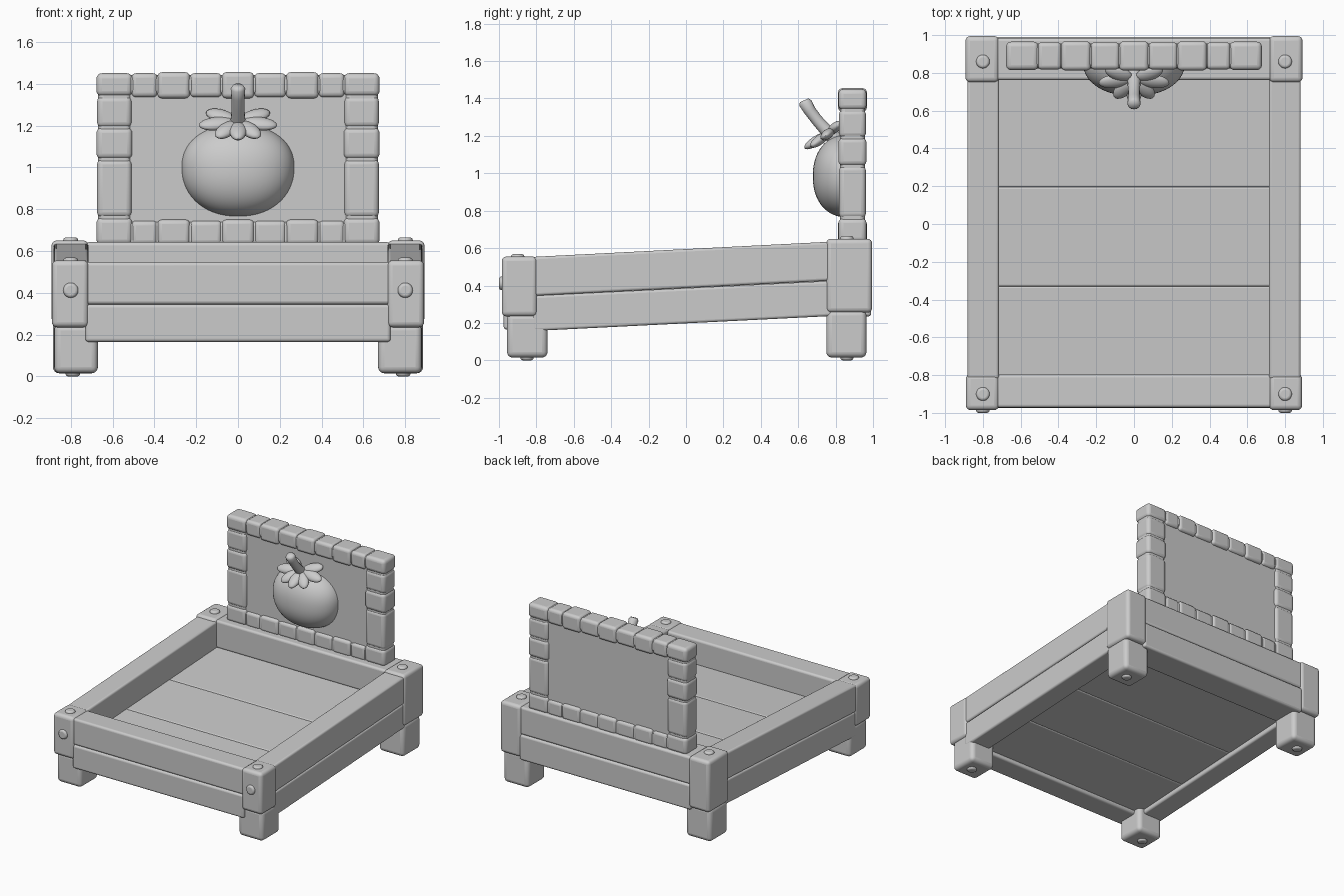
import bpy, bmesh, math
from mathutils import Vector, Matrix

if "Cube" in bpy.data.objects:
    bpy.data.objects.remove(bpy.data.objects["Cube"])


def finish(name, bm, bevel=0.0, angle=40):
    me = bpy.data.meshes.new(name)
    bmesh.ops.recalc_face_normals(bm, faces=bm.faces)
    bm.to_mesh(me)
    bm.free()
    ob = bpy.data.objects.new(name, me)
    bpy.context.collection.objects.link(ob)
    if bevel:
        m = ob.modifiers.new("round", 'BEVEL')
        m.width = bevel
        m.segments = 4
    bpy.ops.object.select_all(action='DESELECT')
    ob.select_set(True)
    bpy.context.view_layer.objects.active = ob
    bpy.ops.object.shade_smooth_by_angle(angle=math.radians(angle))
    return ob


def box(name, x, y, z, bevel=0.02, slope=0.0):
    """Rounded box from (min, max) ranges; slope raises it towards +y."""
    bm = bmesh.new()
    bmesh.ops.create_cube(bm, size=1)
    for v in bm.verts:
        c = [r[0] + (k + 0.5) * (r[1] - r[0]) for k, r in zip(v.co, (x, y, z))]
        c[2] += slope * (c[1] - y[0])
        v.co = c
    return finish(name, bm, bevel)


def rivet(name, loc, r=0.036, h=0.05, front=False):
    bm = bmesh.new()
    mat = Matrix.Translation(loc)
    if front:
        mat = mat @ Matrix.Rotation(math.pi / 2, 4, 'X')
    bmesh.ops.create_cone(bm, cap_ends=True, segments=20, radius1=r,
                          radius2=r, depth=h, matrix=mat)
    return finish(name, bm, 0.014)


# Corner posts, legs and studs
for s, side in ((-1, "left"), (1, "right")):
    def xs(a, b):
        return (min(s * a, s * b), max(s * a, s * b))
    box(f"front_post_{side}", xs(0.715, 0.89), (-0.985, -0.795), (0.235, 0.555), 0.025)
    box(f"back_post_{side}", xs(0.715, 0.892), (0.75, 0.995), (0.255, 0.65), 0.025)
    box(f"front_leg_{side}", xs(0.67, 0.879), (-0.957, -0.74), (0.015, 0.25), 0.03)
    box(f"back_leg_{side}", xs(0.67, 0.885), (0.75, 0.965), (0.015, 0.27), 0.03)
    rivet(f"front_top_rivet_{side}", (s * 0.8, -0.9, 0.543))
    rivet(f"back_top_rivet_{side}", (s * 0.8, 0.86, 0.64))
    rivet(f"front_face_rivet_{side}", (s * 0.8, -0.975, 0.412), front=True)
    rivet(f"front_foot_stud_{side}", (s * 0.79, -0.85, 0.025), 0.035)
    rivet(f"back_foot_stud_{side}", (s * 0.79, 0.86, 0.025), 0.035)

    # Sloping side planks
    box(f"side_plank_lower_{side}", xs(0.715, 0.88), (-0.82, 0.78), (0.157, 0.345), 0.014, 0.05)
    box(f"side_plank_upper_{side}", xs(0.715, 0.882), (-0.82, 0.78), (0.345, 0.553), 0.014, 0.051)

# End planks
box("front_plank_lower", (-0.73, 0.73), (-0.975, -0.795), (0.165, 0.345), 0.016)
box("front_plank_upper", (-0.73, 0.73), (-0.972, -0.797), (0.345, 0.547), 0.016)
box("back_plank_lower", (-0.73, 0.73), (0.76, 0.99), (0.235, 0.43), 0.016)
box("back_plank_upper", (-0.73, 0.73), (0.762, 0.985), (0.43, 0.642), 0.016)

# Floor boards following the slope
ys = (-0.81, -0.33, 0.195, 0.78)
for i in range(3):
    z = 0.357 + 0.05 * (ys[i] + 0.81)
    box(f"floor_board_{i + 1}", (-0.73, 0.73), (ys[i], ys[i + 1]),
        (z - 0.165, z), 0.01, 0.05)

# Headboard panel
box("headboard_panel", (-0.56, 0.56), (0.835, 0.945), (0.68, 1.39), 0.01)

# Continuous core bars that keep the frame grooves shallow
core_y = (0.824, 0.956)
box("frame_core_top", (-0.668, 0.668), core_y, (1.345, 1.442), 0.025)
box("frame_core_bottom", (-0.668, 0.668), core_y, (0.63, 0.74), 0.02)
for s, side in ((-1, "left"), (1, "right")):
    box(f"frame_core_{side}", sorted((s * 0.512, s * 0.669)), core_y, (0.63, 1.441), 0.025)

# Headboard frame blocks, alternating slightly in size
zs = (0.63, 0.76, 1.04, 1.19, 1.34, 1.45)
for s, side in ((-1, "left"), (1, "right")):
    for i in range(5):
        e = 0.003 * (i % 2)
        x = sorted((s * (0.505 + e), s * (0.677 - e)))
        box(f"frame_{side}_block_{i + 1}", x, (0.815 + e, 0.965 - e),
            (zs[i], zs[i + 1]), 0.026)
xb = (-0.51, -0.385, -0.23, -0.077, 0.077, 0.23, 0.385, 0.51)
for i in range(7):
    e = 0.005 * ((i + 1) % 2)
    yr = (0.813 + e, 0.967 - e)
    box(f"frame_top_block_{i + 1}", xb[i:i + 2], yr, (1.33 + e, 1.455 - e), 0.022)
    box(f"frame_bottom_block_{i + 1}", xb[i:i + 2], yr, (0.63, 0.75 - e), 0.022)

# Fruit relief, flattened where it enters the panel
bm = bmesh.new()
bmesh.ops.create_uvsphere(bm, u_segments=48, v_segments=32, radius=1)
for v in bm.verts:
    a, b, c = v.co
    k = (abs(a) ** 2.2 + abs(b) ** 2.2 + abs(c) ** 2.2) ** (-1 / 2.2)
    wide = 1 + 0.05 * c
    v.co = (0.27 * a * k * wide, min(0.86 + 0.182 * b * k, 0.89), 0.985 + 0.22 * c * k)
finish("fruit", bm)

# Leaves around the stem
hub = Vector((0, 0.77, 1.22))
tips = [(0, 0.635, 1.135)]
for s in (-1, 1):
    tips += [(s * 0.15, 0.82, 1.265), (s * 0.185, 0.745, 1.2), (s * 0.1, 0.67, 1.145)]
for i, t in enumerate(tips):
    d = Vector(t) - hub
    ax = d.normalized()
    up = Vector((0, -0.6, 0.8))
    side = up.cross(ax).normalized()
    nor = ax.cross(side)
    rot = Matrix((ax, side, nor)).transposed().to_4x4()
    mat = Matrix.Translation(hub + d * 0.54) @ rot @ Matrix.Diagonal(
        (d.length * 0.47, 0.041, 0.026, 1))
    bm = bmesh.new()
    bmesh.ops.create_uvsphere(bm, u_segments=20, v_segments=12, radius=1, matrix=mat)
    finish(f"leaf_{i + 1}", bm)

# Curved stem: rings swept along a short path
path = [(0.80, 1.18, 0.042), (0.745, 1.235, 0.034), (0.70, 1.285, 0.031),
        (0.662, 1.335, 0.032), (0.638, 1.376, 0.035), (0.631, 1.39, 0.025)]
bm = bmesh.new()
rings = []
for y, z, r in path:
    ang = math.radians(45 + 20 * (z - 1.18) / 0.22)
    ring = []
    for j in range(16):
        t = 2 * math.pi * j / 16
        ring.append(bm.verts.new((r * math.cos(t), y + r * math.sin(t) * math.sin(ang),
                                  z + r * math.sin(t) * math.cos(ang))))
    rings.append(ring)
for a, b in zip(rings, rings[1:]):
    for j in range(16):
        bm.faces.new((a[j], a[(j + 1) % 16], b[(j + 1) % 16], b[j]))
bm.faces.new(rings[0])
bm.faces.new(rings[-1])
finish("stem", bm, angle=60)
